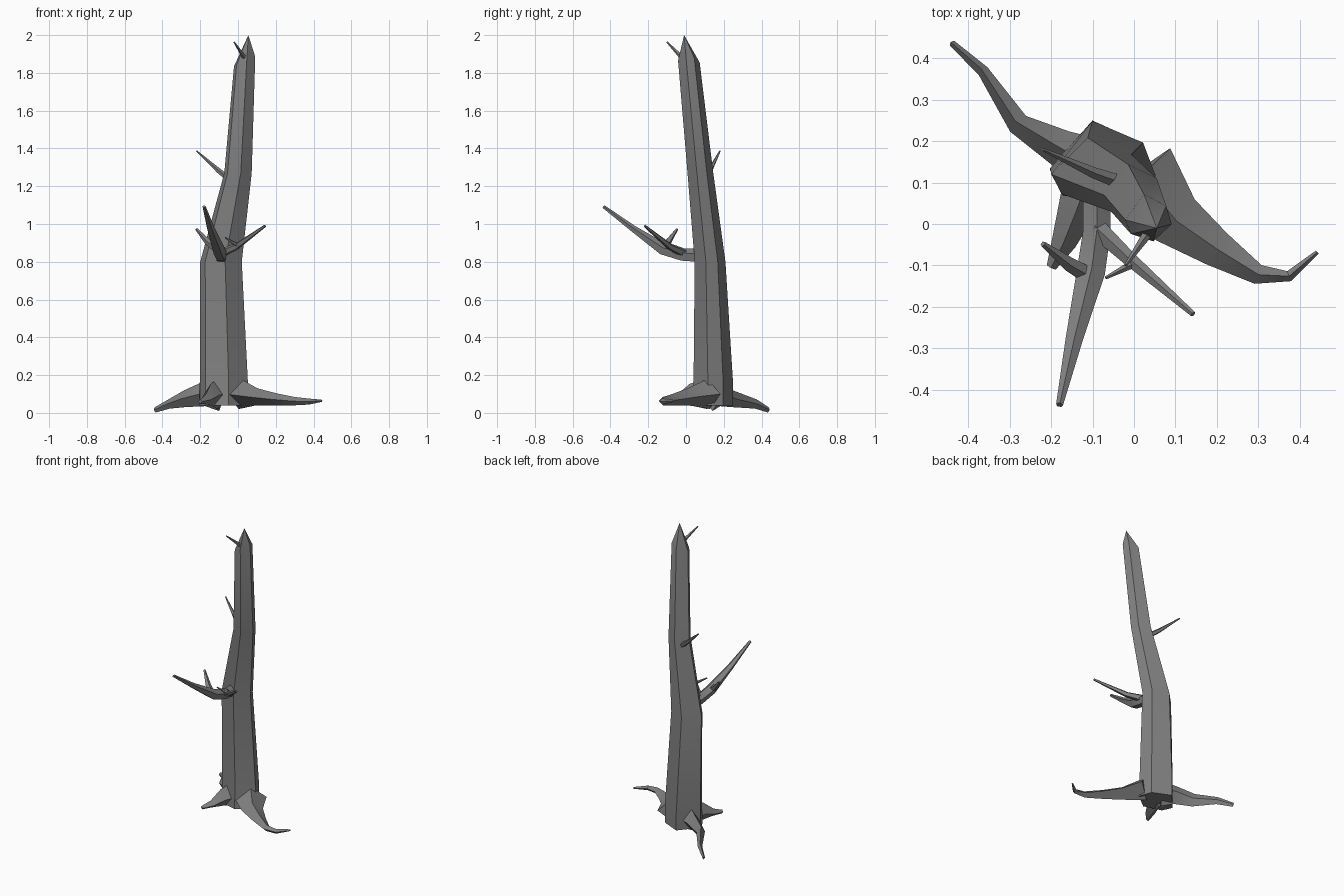
import bpy, bmesh, math
from mathutils import Vector

cube = bpy.data.objects.get("Cube")
if cube:
    bpy.data.objects.remove(cube)

bark = bpy.data.materials.new("grey bark")
bark.use_nodes = True
bark.diffuse_color = (0.22, 0.22, 0.22, 1)
bark.node_tree.nodes["Principled BSDF"].inputs["Base Color"].default_value = (0.22, 0.22, 0.22, 1)


def loft(name, rings, tip=None):
    """Skin a list of equal-sized rings; close the end with a cap or a point."""
    bm = bmesh.new()
    loops = [[bm.verts.new(p) for p in ring] for ring in rings]
    n = len(loops[0])
    for a, b in zip(loops, loops[1:]):
        for i in range(n):
            j = (i + 1) % n
            bm.faces.new((a[i], a[j], b[j], b[i]))
    bm.faces.new(loops[0][::-1])
    if tip:
        top = bm.verts.new(tip)
        for i in range(n):
            bm.faces.new((loops[-1][i], loops[-1][(i + 1) % n], top))
    else:
        bm.faces.new(loops[-1])
    bmesh.ops.recalc_face_normals(bm, faces=bm.faces)
    mesh = bpy.data.meshes.new(name)
    bm.to_mesh(mesh)
    bm.free()
    mesh.materials.append(bark)
    obj = bpy.data.objects.new(name, mesh)
    bpy.context.collection.objects.link(obj)
    bpy.ops.object.select_all(action='DESELECT')
    obj.select_set(True)
    bpy.context.view_layer.objects.active = obj
    bpy.ops.object.shade_smooth_by_angle(angle=math.radians(35))
    return obj


def limb(name, path, sides=5):
    """Tapered limb along points of (x, y, z, half width, half height)."""
    pts = [Vector(p[:3]) for p in path]
    rings = []
    for k, (c, p) in enumerate(zip(pts, path)):
        along = (pts[min(k + 1, len(pts) - 1)] - pts[max(k - 1, 0)]).normalized()
        side = along.cross(Vector((0, 0, 1))).normalized()
        up = side.cross(along)
        ring = []
        for i in range(sides):
            a = math.pi / 2 + math.tau * i / sides
            ring.append(c + side * math.cos(a) * p[3] + up * math.sin(a) * p[4])
        rings.append(ring)
    return loft(name, rings)


# Trunk: one six-sided outline, shifted and shrunk up the height
outline = [(-.025, .12), (-.125, 0), (-.095, -.065), (.025, -.1), (.125, -.02), (.095, .065)]
levels = [(-.075, .13, .04, 1.02, 1), (-.075, .135, .16, 1.02, .95), (-.09, .12, .8, .88, .74),
          (0, .07, 1.27, .58, .62), (.035, .01, 1.86, .45, .52)]
trunk_rings = [[(cx + x * sx, cy + y * sy, z + (x * .2 if z > 1.8 else 0)) for x, y in outline]
               for cx, cy, z, sx, sy in levels]
loft("trunk", trunk_rings, tip=(.055, -.01, 2.0))

# Roots
limb("back_right_root", [(-.1, .14, .1, .07, .09), (-.18, .185, .1, .045, .065),
                         (-.28, .242, .075, .027, .045), (-.365, .37, .047, .014, .025),
                         (-.44, .437, .015, .008, .014)], 4)
limb("left_root", [(.01, .12, .1, .1, .08), (.1, .01, .085, .068, .045),
                   (.2, -.06, .072, .045, .032), (.3, -.122, .062, .024, .022),
                   (.375, -.126, .06, .013, .016), (.443, -.068, .064, .005, .006)], 4)
limb("front_right_root", [(-.11, .11, .1, .06, .08), (-.14, .03, .095, .045, .06),
                          (-.17, -.045, .07, .03, .025), (-.2, -.105, .06, .012, .012)], 4)

# Main branch and its forks
limb("main_branch", [(-.09, .09, .83, .035, .04), (-.09, -.02, .835, .035, .036),
                     (-.105, -.12, .865, .036, .034), (-.145, -.28, .975, .022, .018),
                     (-.18, -.437, 1.092, .009, .009)])
limb("left_fork", [(-.09, -.01, .845, .025, .025), (-.01, -.085, .88, .018, .018),
                   (.143, -.218, .99, .007, .007)])
limb("right_fork", [(-.1, -.13, .86, .023, .023), (-.16, -.095, .905, .018, .018),
                    (-.22, -.048, .973, .007, .007)])
limb("small_fork", [(.01, -.09, .88, .012, .012), (-.068, -.13, .928, .004, .004)])

# Dead twigs higher up
limb("middle_twig", [(-.03, .1, 1.225, .018, .018), (-.1, .125, 1.28, .014, .014),
                     (-.22, .18, 1.387, .004, .004)])
limb("top_twig", [(.035, -.02, 1.88, .013, .013), (-.02, -.1, 1.963, .004, .004)])
